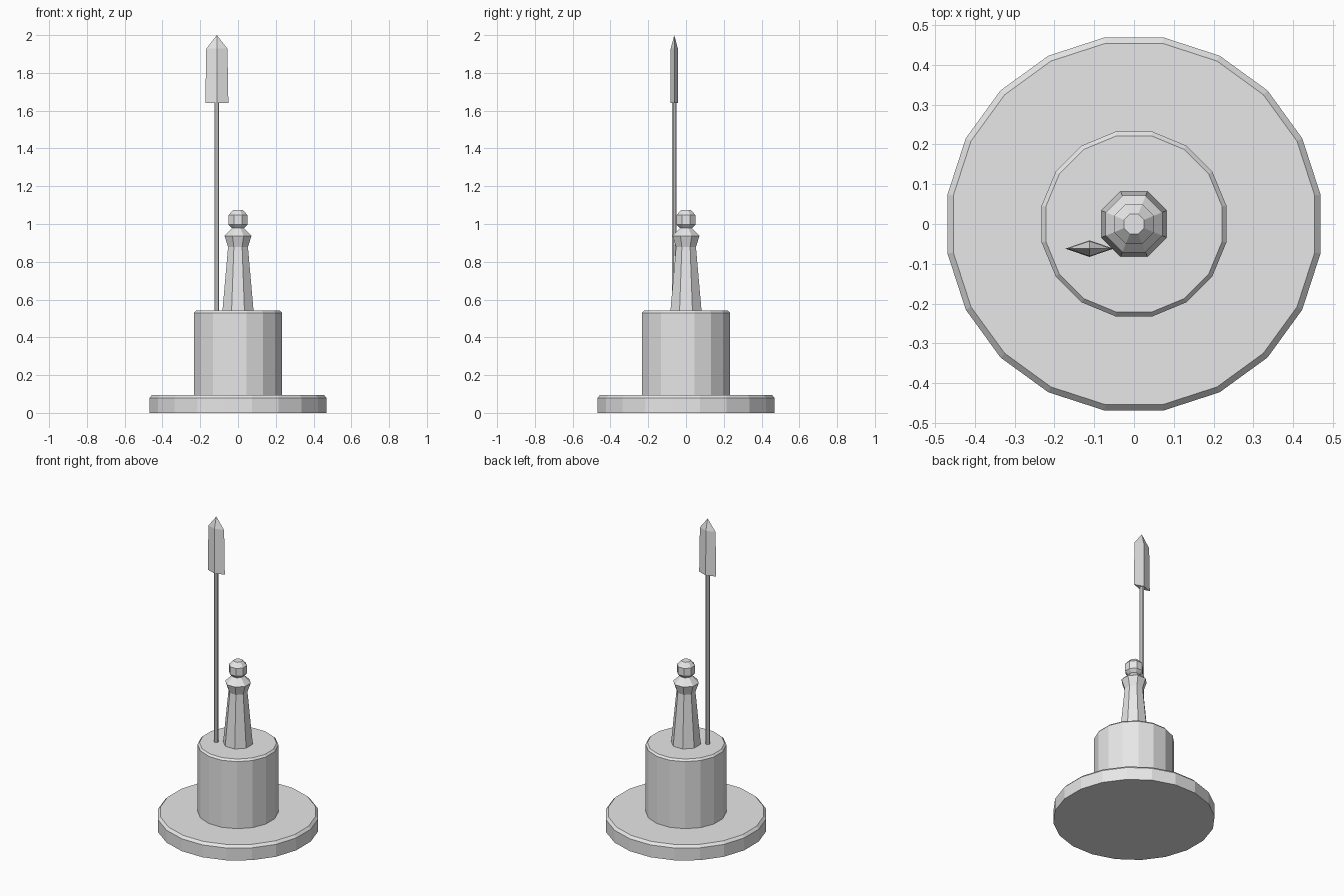
import bpy
import bmesh
from math import cos, sin, pi

cube = bpy.data.objects.get("Cube")
if cube:
    bpy.data.objects.remove(cube, do_unlink=True)

grey = bpy.data.materials.new("light_grey")
grey.use_nodes = True
grey.diffuse_color = (0.8, 0.8, 0.8, 1)
grey.node_tree.nodes["Principled BSDF"].inputs["Base Color"].default_value = (0.8, 0.8, 0.8, 1)


def lathe(name, sides, profile, centre=(0, 0), squash=1.0, turn=0.5):
    """Faceted solid from (radius, z) rings; radius 0 makes a point."""
    bm = bmesh.new()
    rings = []
    for r, z in profile:
        angles = [2 * pi * (i + turn) / sides for i in range(sides)] if r else [0]
        rings.append([bm.verts.new((r * cos(a), r * squash * sin(a), z)) for a in angles])
    for low, high in zip(rings, rings[1:]):
        for i in range(sides):
            j = (i + 1) % sides
            if len(high) == 1:
                bm.faces.new((low[i], low[j], high[0]))
            else:
                bm.faces.new((low[i], low[j], high[j], high[i]))
    bm.faces.new(rings[0][::-1])
    if len(rings[-1]) > 1:
        bm.faces.new(rings[-1])
    mesh = bpy.data.meshes.new(name)
    bm.to_mesh(mesh)
    bm.free()
    mesh.materials.append(grey)
    obj = bpy.data.objects.new(name, mesh)
    obj.location = (*centre, 0)
    bpy.context.collection.objects.link(obj)
    return obj


# Chamfered round base and pedestal
lathe("base_disc", 20, [(0.475, 0), (0.475, 0.08), (0.46, 0.096)])
lathe("pedestal", 16, [(0.237, 0.096), (0.237, 0.53), (0.226, 0.542)])

# Simple standing figure
lathe("figure_body", 8, [(0.089, 0.542), (0.057, 0.878), (0.077, 0.937), (0.032, 0.98)])
lathe("figure_head", 8, [(0.032, 0.975), (0.054, 0.997), (0.054, 1.047), (0.027, 1.075)])

# Spear: thin shaft and diamond-section blade
spear = (-0.112, -0.062)
lathe("spear_shaft", 8, [(0.013, 0.542), (0.013, 1.64)], spear)
lathe("spear_blade", 4, [(0.061, 1.64), (0.056, 1.928), (0, 2.0)], spear, squash=0.34, turn=0)
